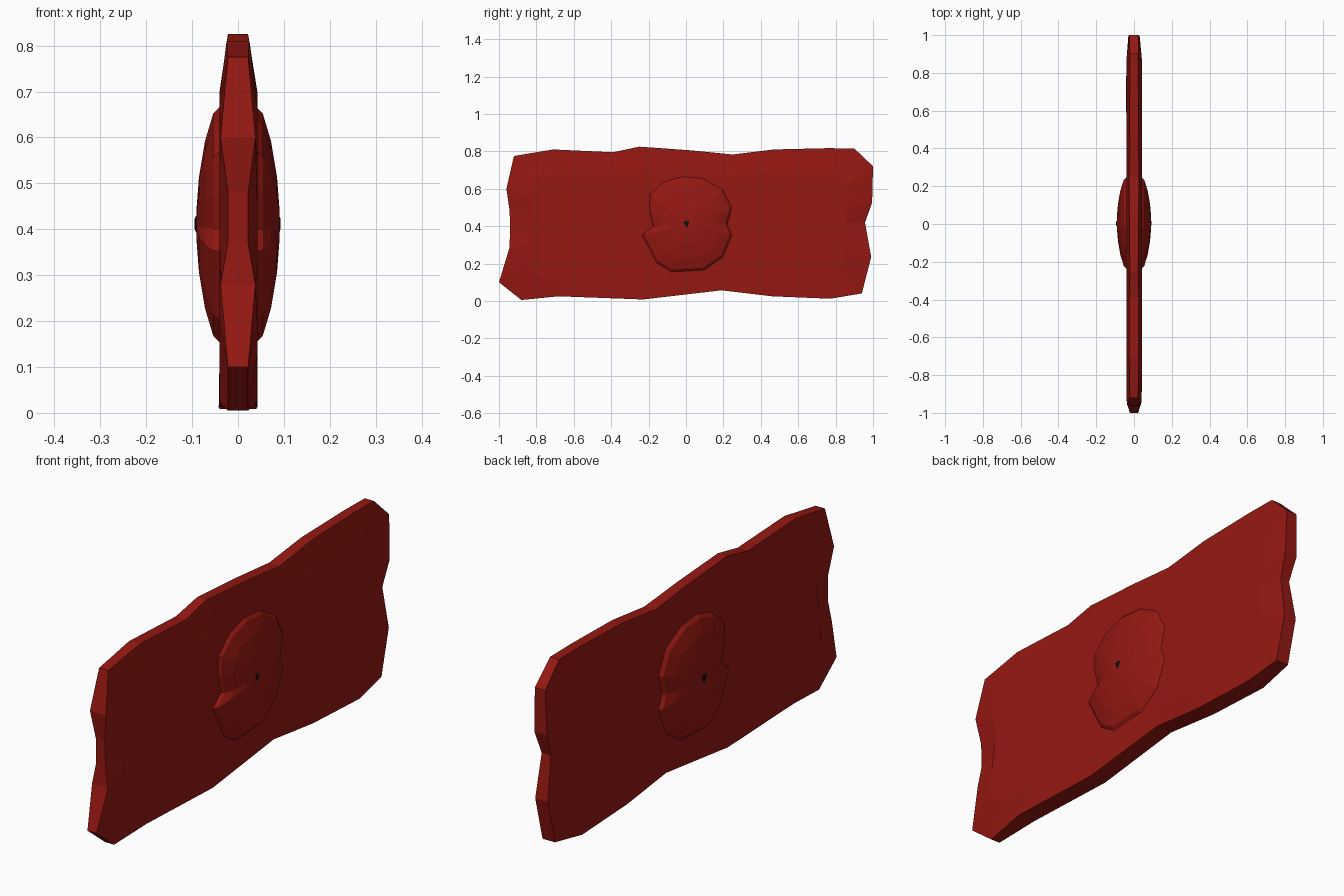
import bpy, bmesh

if "Cube" in bpy.data.objects:
    bpy.data.objects.remove(bpy.data.objects["Cube"])


def material(name, color):
    m = bpy.data.materials.new(name)
    m.diffuse_color = color
    m.use_nodes = True
    m.node_tree.nodes["Principled BSDF"].inputs["Base Color"].default_value = m.diffuse_color
    return m


def loft(name, rings, mat):
    """Skin a list of equal-length point loops, capping both ends."""
    bm = bmesh.new()
    loops = [[bm.verts.new(p) for p in ring] for ring in rings]
    n = len(loops[0])
    for a, b in zip(loops, loops[1:]):
        for i in range(n):
            j = (i + 1) % n
            bm.faces.new((a[i], a[j], b[j], b[i]))
    caps = [bm.faces.new(loops[0][::-1]), bm.faces.new(loops[-1])]
    bmesh.ops.triangulate(bm, faces=caps)
    bmesh.ops.recalc_face_normals(bm, faces=bm.faces)
    me = bpy.data.meshes.new(name)
    bm.to_mesh(me)
    bm.free()
    me.materials.append(mat)
    ob = bpy.data.objects.new(name, me)
    bpy.context.collection.objects.link(ob)
    return ob


def scaled(pts, centre, s, x):
    cy, cz = centre
    return [(x, cy + (p[0] - cy) * s, cz + (p[1] - cz) * s) for p in pts]


red = material("red", (0.3, 0.009, 0.006, 1))
black = material("black", (0.005, 0.005, 0.005, 1))

# Ragged plank: outline as (y, z, half thickness at the edge)
outline = [
    (-1, .10, .022), (-.88, .005, .022), (-.68, .025, .04), (-.23, .008, .04),
    (.19, .057, .038), (.46, .025, .04), (.77, .012, .042), (.94, .04, .03),
    (.99, .235, .03), (.957, .42, .022), (.995, .525, .03), (1, .72, .025),
    (.90, .815, .022), (.76, .817, .022), (.47, .81, .024), (.25, .783, .026),
    (.03, .805, .024), (-.25, .825, .022), (-.39, .795, .025), (-.71, .81, .025),
    (-.92, .775, .022), (-.96, .60, .038), (-.943, .48, .022), (-.94, .37, .022),
    (-.945, .28, .038)]


def plank_inner(x):
    # flat field of the plank, pulled in from the ragged edge
    return [(x, y * .87, .41 + (z - .41) * .7) for y, z, t in outline]


loft("plank", [plank_inner(-.04),
               [(-t, y, z) for y, z, t in outline],
               [(t, y, z) for y, z, t in outline],
               plank_inner(.042)], red)

# Faceted lump bulging from both faces
lump = [(-.2, .57), (-.12, .64), (-.02, .67), (.09, .66), (.2, .6), (.25, .5),
        (.225, .41), (.25, .35), (.2, .23), (.1, .16), (-.08, .15), (-.16, .2),
        (-.24, .35), (-.18, .4), (-.2, .48)]
profile = [(1, .037), (.93, .054), (.7, .072), (.4, .085), (.15, .09)]
steps = [(s, -x) for s, x in reversed(profile)] + profile
loft("centre_lump", [scaled(lump, (.01, .41), s, x) for s, x in steps], red)

# Small dark spike showing on both sides
spike = [(-.018, .425), (.003, .435), (.022, .425), (.012, .395), (.004, .386), (-.006, .4)]
loft("dark_spike", [scaled(spike, (.004, .413), s, x)
                    for s, x in ((.4, -.095), (1, -.088), (1, .088), (.4, .093))], black)
